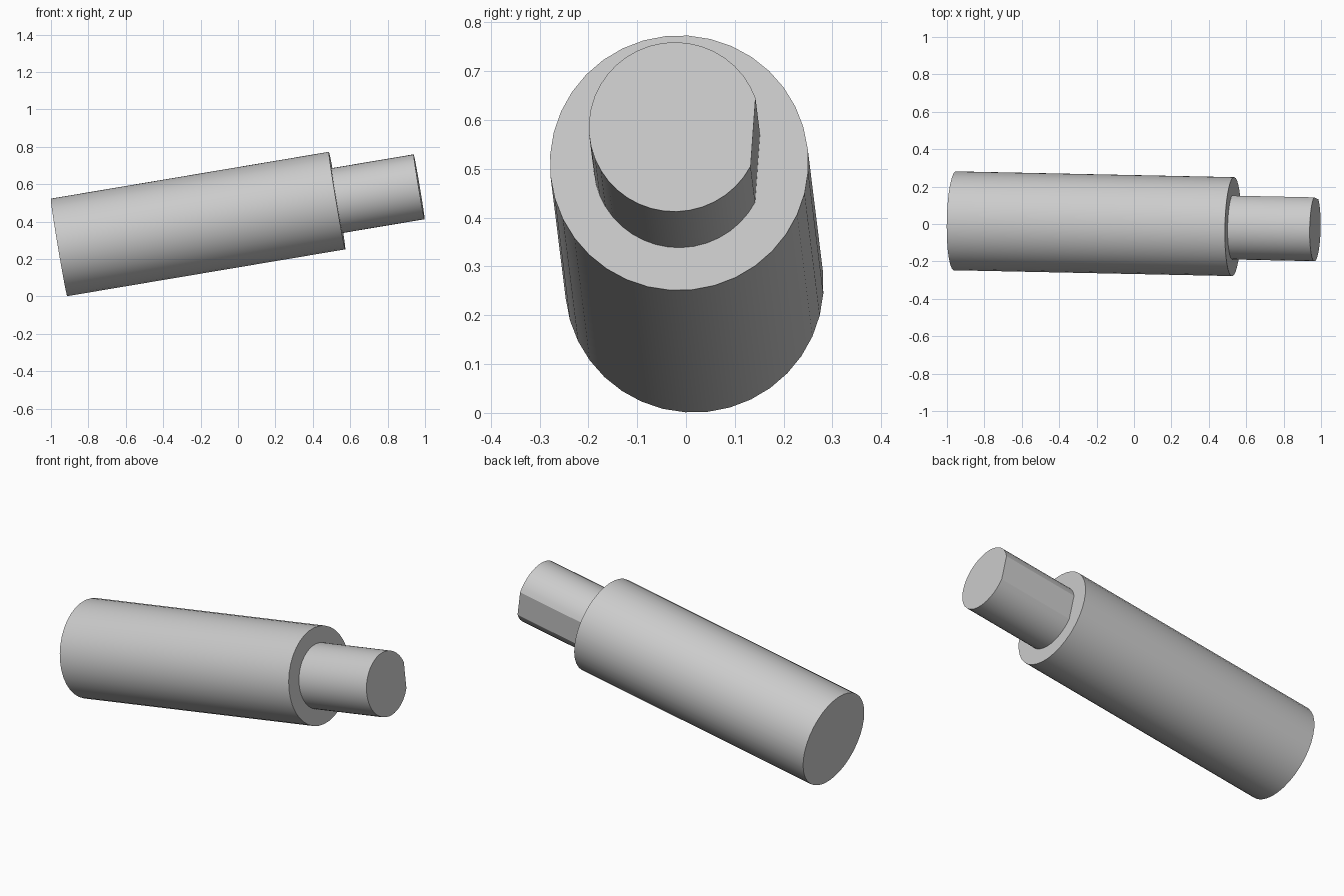
import bpy
import bmesh
from math import acos, cos, sin, pi
from mathutils import Matrix, Vector

cube = bpy.data.objects.get("Cube")
if cube:
    bpy.data.objects.remove(cube, do_unlink=True)

# One plain grey for everything
grey = bpy.data.materials.new("light_grey")
grey.use_nodes = True
colour = (0.6, 0.6, 0.6, 1)
grey.diffuse_color = colour
grey.node_tree.nodes["Principled BSDF"].inputs["Base Color"].default_value = colour

# Tilted frame: local x runs along the shared axis, local y faces the flat
base = Vector((-0.957, 0.017, 0.262))
axis = Vector((1.486, -0.031, 0.25)).normalized()
side = Vector((0.032, 0.998, -0.066))
side = (side - axis * side.dot(axis)).normalized()
frame = Matrix((axis, side, axis.cross(side))).transposed().to_4x4()
frame.translation = base


def extrude_round(name, radius, start, end, flat=None, steps=36, base_cap=True):
    """Cylinder along local x, with an optional flat at a distance from the axis."""
    if flat:
        first = acos(flat / radius)
        angles = [first + (2 * pi - 2 * first) * i / steps for i in range(steps + 1)]
    else:
        angles = [2 * pi * i / steps for i in range(steps)]
    bm = bmesh.new()
    rings = [[bm.verts.new((x, radius * cos(a), radius * sin(a))) for a in angles]
             for x in (start, end)]
    n = len(angles)
    for i in range(n):
        j = (i + 1) % n
        bm.faces.new((rings[0][i], rings[0][j], rings[1][j], rings[1][i]))
    bm.faces.new(rings[1])
    if base_cap:
        bm.faces.new(rings[0][::-1])
    bmesh.ops.recalc_face_normals(bm, faces=bm.faces)
    mesh = bpy.data.meshes.new(name)
    bm.to_mesh(mesh)
    bm.free()
    mesh.materials.append(grey)
    obj = bpy.data.objects.new(name, mesh)
    bpy.context.collection.objects.link(obj)
    obj.matrix_world = frame
    bpy.ops.object.select_all(action="DESELECT")
    obj.select_set(True)
    bpy.context.view_layer.objects.active = obj
    bpy.ops.object.shade_smooth_by_angle(angle=pi / 9)
    return obj


# Thick body and the narrower shaft with one flat side
extrude_round("body", 0.265, 0, 1.508)
extrude_round("flatted_shaft", 0.176, 1.508, 1.953, flat=0.161, base_cap=False)
